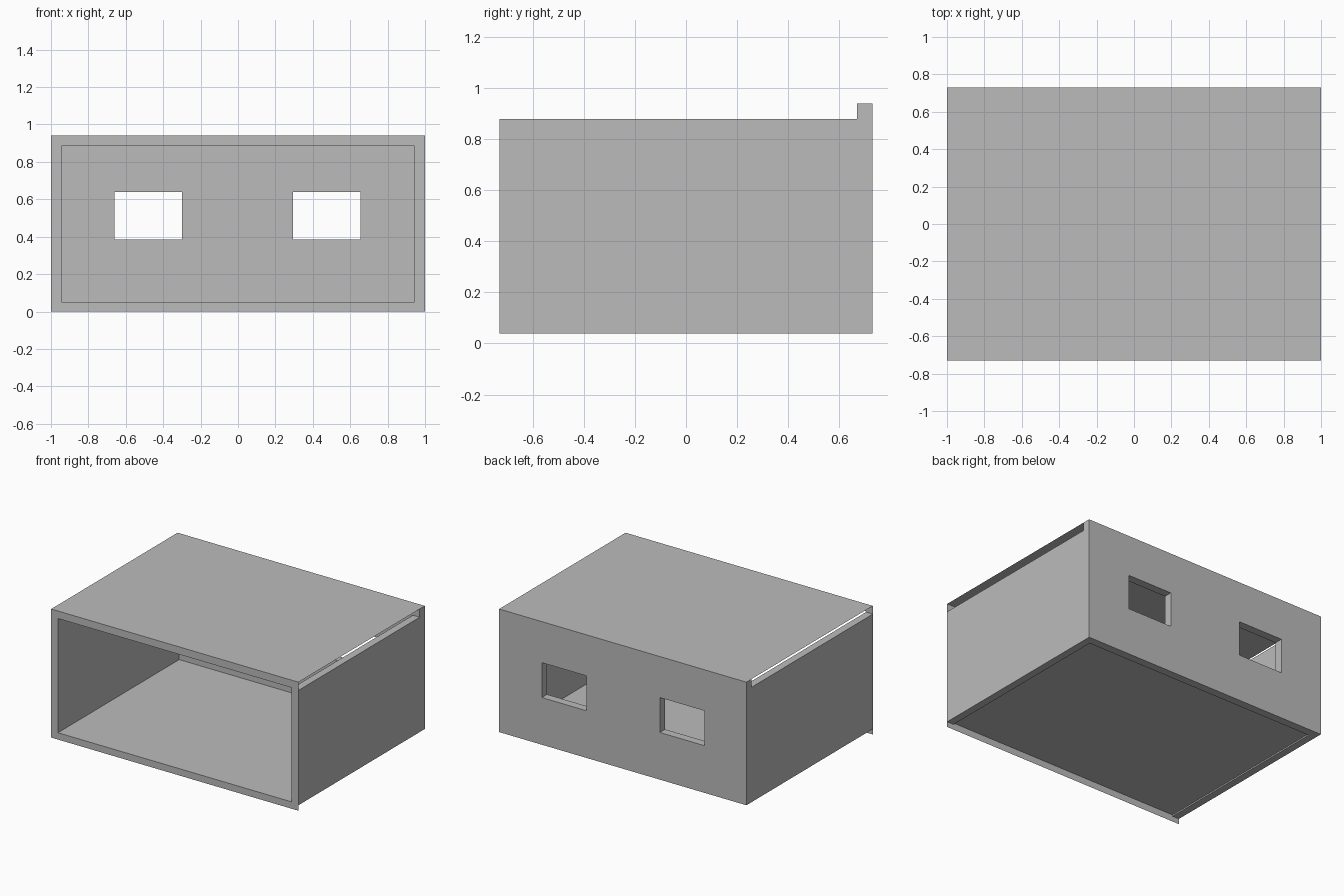
import bpy
import bmesh

old = bpy.data.objects.get("Cube")
if old:
    bpy.data.objects.remove(old, do_unlink=True)

# One plain grey for the whole shell
grey = bpy.data.materials.new("plain_grey")
grey.use_nodes = True
COLOUR = (0.5, 0.5, 0.5, 1)
grey.diffuse_color = COLOUR
grey.node_tree.nodes["Principled BSDF"].inputs["Base Color"].default_value = COLOUR

# Outer half sizes, inner faces and heights
X, Y, TOP = 1.0, 0.73, 0.94
IN_X, IN_Y = 0.945, 0.67
WALL_LOW, WALL_HIGH = 0.04, 0.88
FLOOR, LINTEL = 0.05, 0.885


def finish(name, bm):
    mesh = bpy.data.meshes.new(name)
    bm.to_mesh(mesh)
    bm.free()
    mesh.materials.append(grey)
    obj = bpy.data.objects.new(name, mesh)
    bpy.context.collection.objects.link(obj)
    return obj


def box(name, low, high):
    bm = bmesh.new()
    bmesh.ops.create_cube(bm, size=1)
    for v in bm.verts:
        v.co = [h if c > 0 else l for c, l, h in zip(v.co, low, high)]
    return finish(name, bm)


def sheet(name, x0, x1, y0, y1, z):
    bm = bmesh.new()
    bm.faces.new([bm.verts.new(p) for p in
                  ((x0, y0, z), (x1, y0, z), (x1, y1, z), (x0, y1, z))])
    return finish(name, bm)


def pierced_wall(name, xs, zs, holes, y, depth):
    """Upright grid of panels with the listed cells left open, given a depth."""
    bm = bmesh.new()
    grid = [[bm.verts.new((x, y, z)) for z in zs] for x in xs]
    for i in range(len(xs) - 1):
        for j in range(len(zs) - 1):
            if (i, j) not in holes:
                bm.faces.new((grid[i][j], grid[i + 1][j],
                              grid[i + 1][j + 1], grid[i][j + 1]))
    if depth:
        front = list(bm.faces)
        back = bmesh.ops.extrude_face_region(bm, geom=front, use_keep_orig=True)
        moved = [g for g in back["geom"] if isinstance(g, bmesh.types.BMVert)]
        bmesh.ops.translate(bm, verts=moved, vec=(0, depth, 0))
        bmesh.ops.recalc_face_normals(bm, faces=bm.faces)
    # Merge coplanar panels so only real corners remain
    bmesh.ops.dissolve_limit(bm, angle_limit=0.01, verts=bm.verts, edges=bm.edges)
    return finish(name, bm)


# Side walls, stopping short of the roof and the ground
for side, name in ((1, "left_wall"), (-1, "right_wall")):
    a, b = sorted((side * IN_X, side * X))
    box(name, (a, -Y, WALL_LOW), (b, IN_Y, WALL_HIGH))

# Back wall with two windows
pierced_wall("back_wall", (-X, -0.66, -0.3, 0.295, 0.655, X),
             (WALL_LOW, 0.385, 0.64, TOP), {(1, 1), (3, 1)}, IN_Y, Y - IN_Y)

# Thin frame round the open front
pierced_wall("front_frame", (-X, -IN_X, IN_X, X),
             (0, FLOOR, LINTEL, TOP), {(1, 1)}, -Y, 0)

# Roof in two thin halves, and the floor
sheet("roof_left_half", 0, X, -Y, IN_Y, TOP)
sheet("roof_right_half", -X, 0, -Y, IN_Y, TOP)
sheet("floor", -IN_X, IN_X, -Y, IN_Y, FLOOR)
